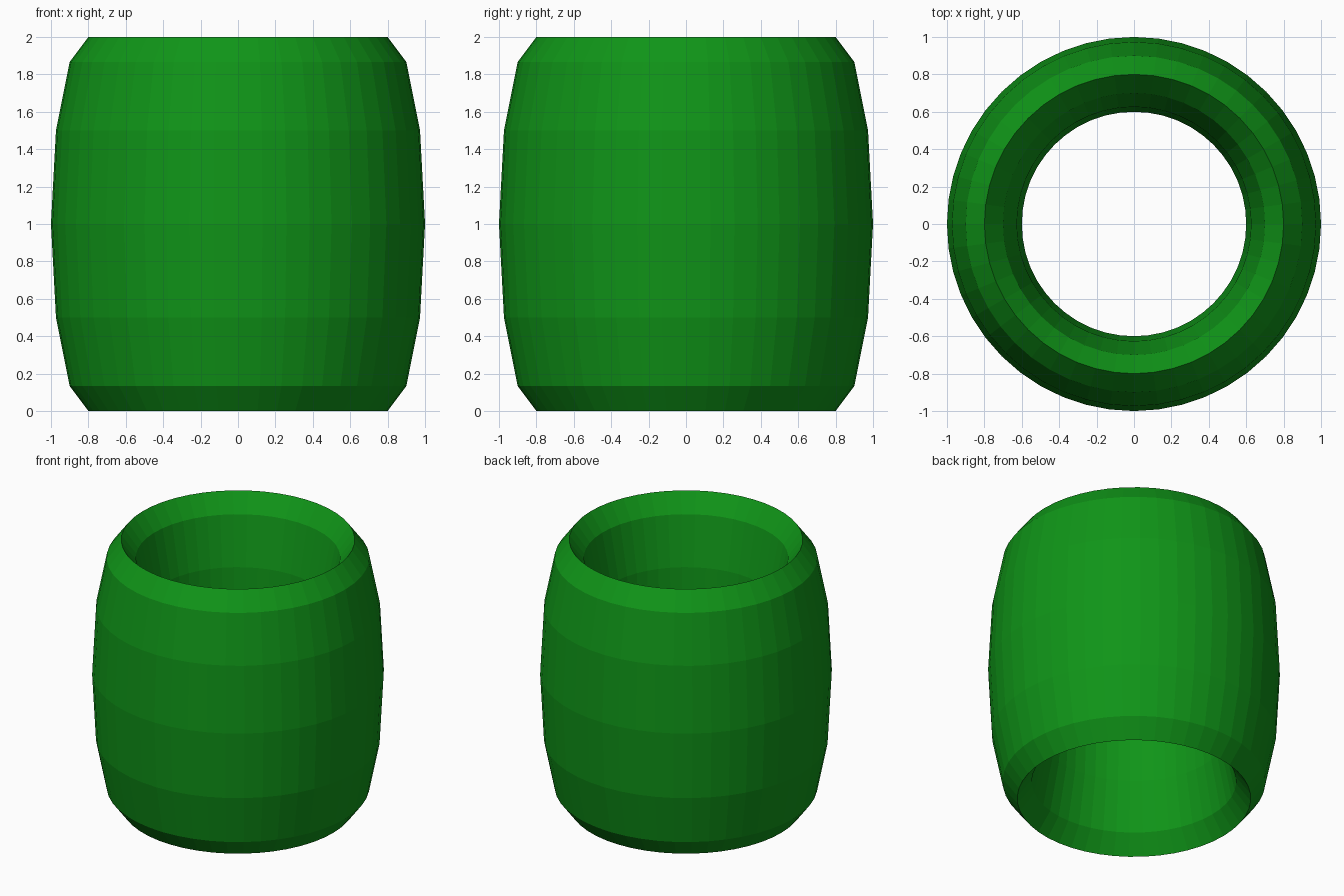
import bpy

if "Cube" in bpy.data.objects:
    bpy.data.objects.remove(bpy.data.objects["Cube"])

# Barrel-shaped ring: a 48 x 12 torus stretched five times in height
bpy.ops.mesh.primitive_torus_add(
    major_segments=48, minor_segments=12,
    major_radius=0.8, minor_radius=0.2, location=(0, 0, 1))
ring = bpy.context.object
ring.name = "barrel_ring"
ring.scale = (1, 1, 5)
bpy.ops.object.transform_apply(location=False, rotation=False, scale=True)
bpy.ops.object.shade_flat()

# Green finish
green = bpy.data.materials.new("green")
green.diffuse_color = (0.005, 0.3, 0.009, 1)
green.use_nodes = True
green.node_tree.nodes["Principled BSDF"].inputs["Base Color"].default_value = green.diffuse_color
ring.data.materials.append(green)
